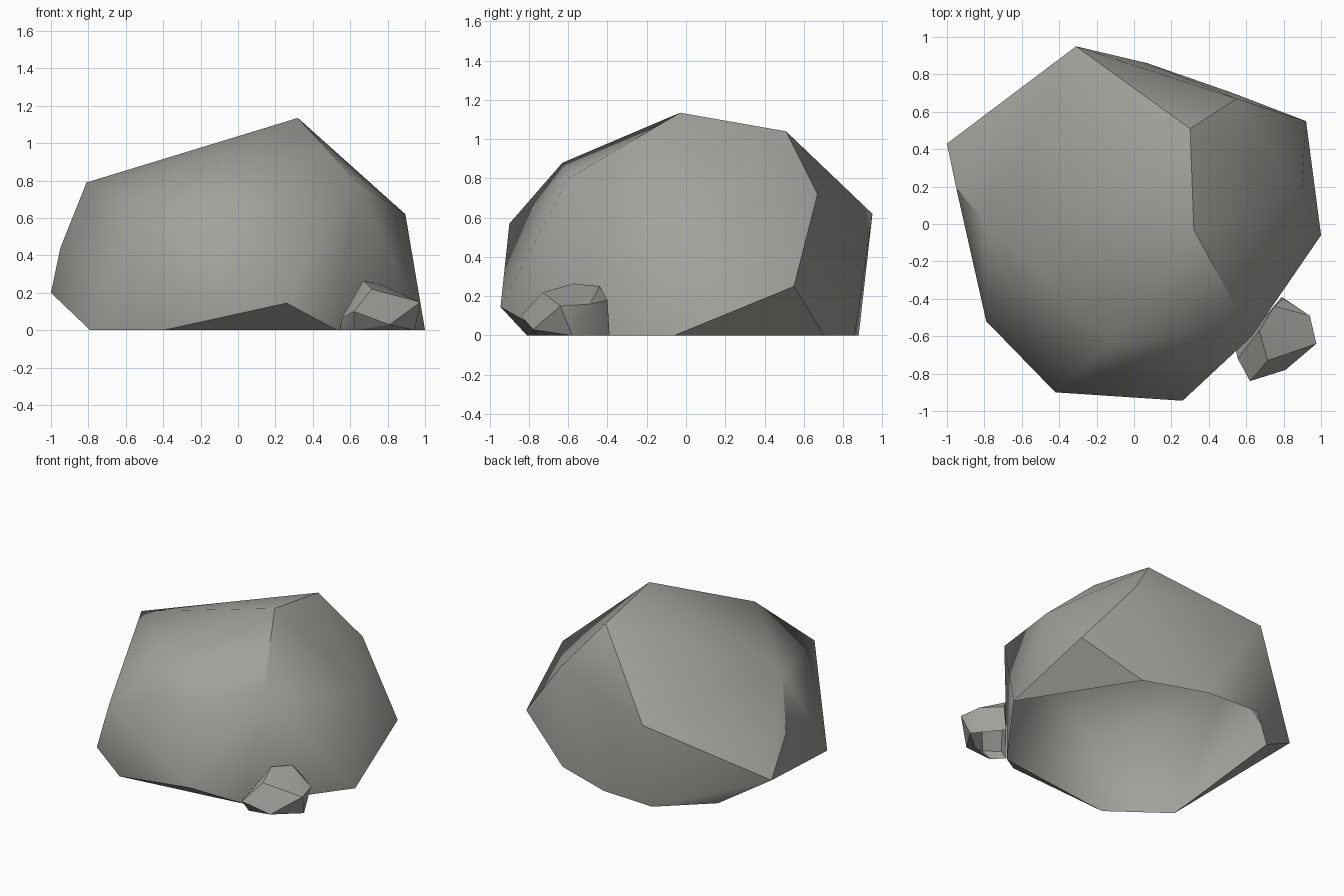
import bpy, bmesh, math

cube = bpy.data.objects.get("Cube")
if cube:
    bpy.data.objects.remove(cube, do_unlink=True)

stone = bpy.data.materials.new("grey_stone")
stone.use_nodes = True
stone.diffuse_color = (0.36, 0.36, 0.335, 1)
bsdf = next(n for n in stone.node_tree.nodes if n.type == 'BSDF_PRINCIPLED')
bsdf.inputs["Base Color"].default_value = stone.diffuse_color
bsdf.inputs["Roughness"].default_value = 0.9


def rock(name, corners, crease):
    """Faceted boulder: hull around its corner points, open underneath."""
    bm = bmesh.new()
    for p in corners:
        bm.verts.new(p)
    hull = bmesh.ops.convex_hull(bm, input=bm.verts)
    loose = {v for v in hull["geom_interior"] + hull["geom_unused"]
             if isinstance(v, bmesh.types.BMVert)}
    bmesh.ops.delete(bm, geom=list(loose), context='VERTS')
    bmesh.ops.recalc_face_normals(bm, faces=bm.faces)
    base = [f for f in bm.faces if all(v.co.z < 0.005 for v in f.verts)]
    bmesh.ops.delete(bm, geom=base, context='FACES')
    mesh = bpy.data.meshes.new(name)
    bm.to_mesh(mesh)
    bm.free()
    mesh.materials.append(stone)
    obj = bpy.data.objects.new(name, mesh)
    bpy.context.collection.objects.link(obj)
    bpy.ops.object.select_all(action='DESELECT')
    obj.select_set(True)
    bpy.context.view_layer.objects.active = obj
    bpy.ops.object.shade_smooth_by_angle(angle=math.radians(crease))
    return obj


# Large boulder: crown, shoulders, then ground outline
crown = [(.32, -.03, 1.135), (.30, .51, 1.04), (-.12, -.63, .88),
         (.63, -.60, .80), (-.81, .03, .79), (.55, .67, .72)]
shoulders = [(-.31, .95, .62), (.895, .16, .62), (-.42, -.90, .57),
             (-.95, .19, .44), (.92, .55, .25), (-1, .43, .20),
             (.26, -.945, .145)]
ground = [(1, -.06, 0), (.515, .705, 0), (.07, .86, 0), (-.34, .88, 0),
          (-.67, .58, 0), (-.79, -.52, 0), (-.40, -.81, 0), (.53, -.69, 0)]
rock("large_boulder", crown + shoulders + ground, 40)

# Small stone resting against the front corner
top = [(.67, -.57, .265), (.75, -.44, .25), (.715, -.73, .22),
       (.80, -.40, .18), (.94, -.49, .16), (.975, -.64, .15)]
low = [(.62, -.84, .10), (.555, -.72, .065), (.81, -.78, .03),
       (.945, -.58, 0), (.79, -.39, 0), (.62, -.76, 0),
       (.545, -.68, 0), (.80, -.70, 0)]
rock("small_stone", top + low, 30)
